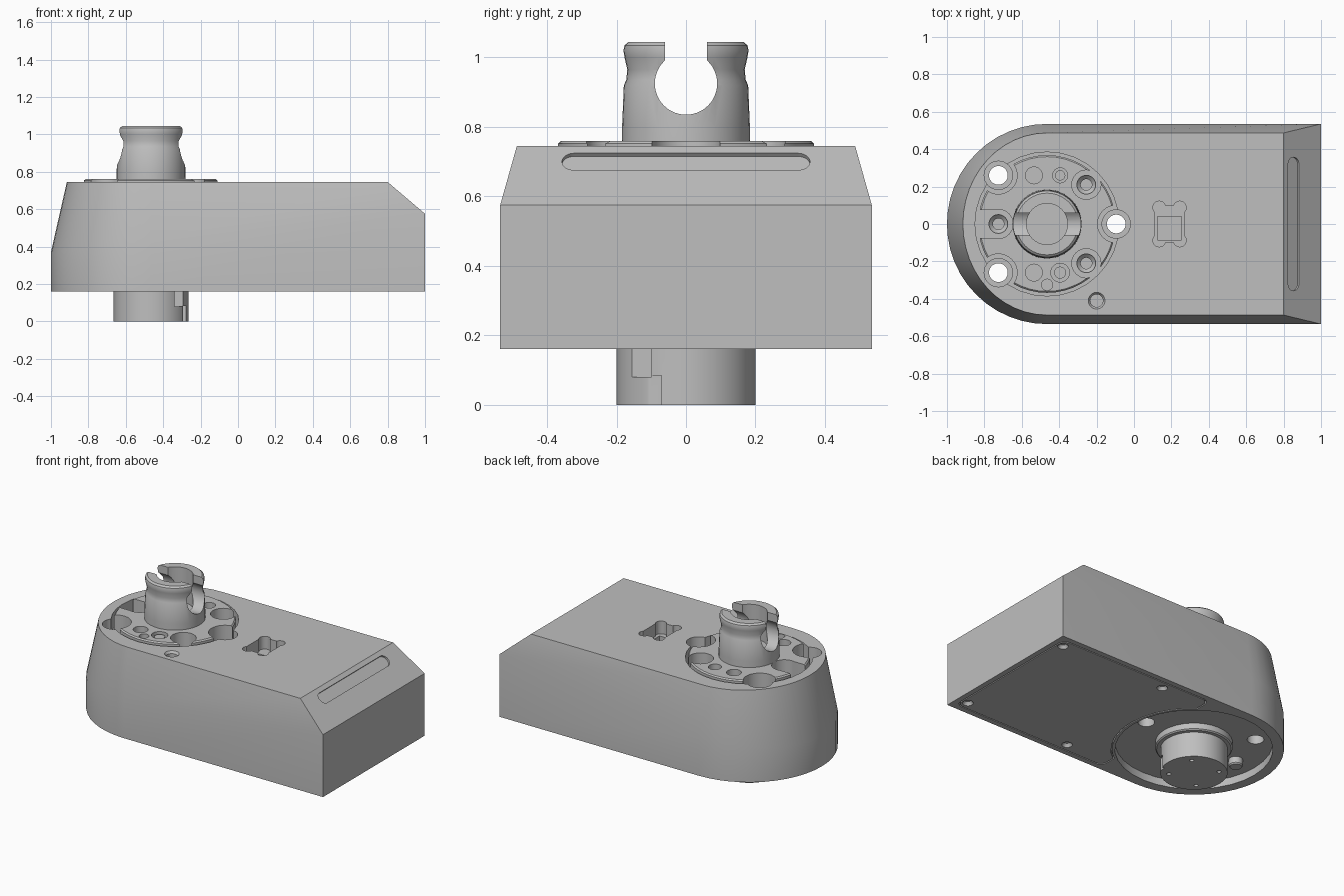
import bpy, bmesh
from math import sin, cos, pi, radians, atan2
from mathutils import Matrix

default_cube = bpy.data.objects.get("Cube")
if default_cube:
    bpy.data.objects.remove(default_cube)

grey = bpy.data.materials.new("plain grey")
grey.use_nodes = True
colour = (0.52, 0.52, 0.52, 1)
grey.diffuse_color = colour
grey.node_tree.nodes["Principled BSDF"].inputs["Base Color"].default_value = colour

CX = -0.465          # axis of the round end
FLOOR, TOP = 0.16, 0.745
R = 0.535            # half width of the housing


def loft(name, rings):
    """Skin a stack of matching rings and cap both ends."""
    bm = bmesh.new()
    loops = [[bm.verts.new(p) for p in ring] for ring in rings]
    n = len(rings[0])
    for a, b in zip(loops, loops[1:]):
        for i in range(n):
            j = (i + 1) % n
            bm.faces.new((a[i], a[j], b[j], b[i]))
    bm.faces.new(loops[0][::-1])
    bm.faces.new(loops[-1])
    bmesh.ops.recalc_face_normals(bm, faces=bm.faces)
    mesh = bpy.data.meshes.new(name)
    bm.to_mesh(mesh)
    bm.free()
    mesh.materials.append(grey)
    obj = bpy.data.objects.new(name, mesh)
    bpy.context.collection.objects.link(obj)
    return obj


def lathe(name, x, y, profile, n=32):
    return loft(name, [[(x + r * cos(2 * pi * i / n), y + r * sin(2 * pi * i / n), z)
                        for i in range(n)] for r, z in profile])


def disc(x, y, r, z0, z1, name="cutter"):
    return lathe(name, x, y, [(r, z0), (r, z1)])


def slab(x0, x1, y0, y1, z0, z1, r=0, name="cutter"):
    """Box with optional rounded vertical corners."""
    pts = []
    corners = [(x1, y1, -1, -1), (x0, y1, 1, -1), (x0, y0, 1, 1), (x1, y0, -1, 1)]
    for k, (x, y, sx, sy) in enumerate(corners):
        for s in range(7 if r else 1):
            a = (k + s / 6) * pi / 2
            pts.append((x + sx * r + r * cos(a), y + sy * r + r * sin(a)))
    return loft(name, [[(px, py, z) for px, py in pts] for z in (z0, z1)])


def cut(obj, *cutters):
    for c in cutters:
        mod = obj.modifiers.new("cut", "BOOLEAN")
        mod.operation, mod.solver, mod.object = "DIFFERENCE", "EXACT", c
        bpy.context.view_layer.update()
        with bpy.context.temp_override(object=obj, active_object=obj):
            bpy.ops.object.modifier_apply(modifier=mod.name)
        bpy.data.objects.remove(c)


# Housing: straight lower wall, tapered upper wall, sloped end
def outline(rx, ry, end, height):
    arc = [pi / 2 + pi * i / 24 for i in range(25)]
    pts = [(CX + rx * cos(a), ry * sin(a)) for a in arc] + [(end, -ry), (end, ry)]
    return [(x, y, height(x)) for x, y in pts]


housing = loft("housing", [
    outline(R, R, 1, lambda x: FLOOR),
    outline(R, R, 1, lambda x: 0.37 + (x + 1) * 0.1025),
    outline(0.45, 0.487, 0.8, lambda x: TOP)])

SEAT = 0.64          # floor of the round seat under the insert
bolts = [(-0.725, 0.26), (-0.725, -0.26), (-0.095, 0)]
screws = [(-0.255, 0.21), (-0.255, -0.21), (-0.725, 0)]

# Round seat, bolt counterbores and through holes
cut(housing, disc(CX, 0, 0.385, SEAT, 1))
for x, y in bolts:
    cut(housing, disc(x, y, 0.076, 0.6, 1), disc(x, y, 0.05, 0, 1))
for x, y in screws:
    cut(housing, lathe("cutter", x, y, [(0.03, 0.56), (0.03, 0.6), (0.05, 0.62), (0.05, 0.7)]))

# Countersunk hole beside the seat
cut(housing, lathe("cutter", -0.2, -0.41, [(0.034, 0.66), (0.034, 0.73), (0.055, 0.76)]))

# Square socket with relieved corners and a step
cut(housing, slab(0.11, 0.27, -0.1, 0.1, 0.66, 1))
for x in (0.135, 0.245):
    for y in (-0.088, 0.088):
        cut(housing, disc(x, y, 0.034, 0.66, 1))
cut(housing, slab(0.125, 0.255, -0.085, 0.04, 0.61, 0.7))

# Long shallow slot on the sloped end
slot = slab(-0.038, 0.038, -0.357, 0.357, -0.012, 0.1, 0.037)
slot.matrix_world = Matrix.Translation((0.853, 0, 0.7)) @ Matrix.Rotation(atan2(0.17, 0.2), 4, "Y")
cut(housing, slot)

# Underside: round recess and panel groove
cut(housing, disc(CX, 0, 0.47, 0, 0.21))
groove = slab(-0.17, 0.965, -0.5, 0.5, 0, 0.18, 0.05)
cut(groove, disc(CX, 0, 0.487, -1, 1))
cut(housing, groove)

# Bottom panel with four countersunk screws
panel = slab(-0.163, 0.958, -0.493, 0.493, FLOOR, 0.185, 0.045, "bottom_panel")
cut(panel, disc(CX, 0, 0.494, -1, 1))
for x in (0.15, 0.92):
    for y in (-0.44, 0.44):
        cut(panel, lathe("cutter", x, y, [(0.036, 0.15), (0.03, 0.165), (0.018, 0.18)]))

# Round insert with pockets
insert = lathe("round_insert", CX, 0, [(0.368, SEAT - 0.01), (0.368, 0.752), (0.36, 0.76)], 48)
for x, y in bolts:
    cut(insert, disc(x, y, 0.1, 0, 1))
for x, y in screws:
    cut(insert, disc(x, y, 0.078, 0, 1))
cut(insert, slab(-0.9, -0.725, -0.075, 0.075, 0, 1))
for x, y, r in [(-0.395, 0.26, 0.04), (-0.395, -0.26, 0.05), (-0.535, 0.26, 0.045),
                (-0.535, -0.26, 0.045), (CX, -0.325, 0.03)]:
    cut(insert, disc(x, y, r, 0.69, 1))
cut(insert, disc(-0.395, 0.26, 0.025, 0.66, 1))
disc(-0.395, -0.26, 0.032, 0.68, 0.75, "small_stud")

# Forked post with keyhole slot
post = lathe("forked_post", CX, 0, [
    (0.185, 0.7), (0.184, 0.8), (0.179, 0.92), (0.172, 0.935), (0.169, 0.965),
    (0.177, 1.0), (0.18, 1.02), (0.177, 1.035), (0.165, 1.045)], 40)
bore = disc(0, 0, 0.09, -0.4, 0.4)
bore.matrix_world = Matrix.Translation((CX, 0, 0.925)) @ Matrix.Rotation(pi / 2, 4, "Y")
cut(post, bore, slab(-1, 0, -0.06, 0.06, 0.93, 1.2), disc(CX, 0, 0.11, 0.815, 1.2))

# Lower hub, with keyway and end holes
hub = disc(CX, 0, 0.2, 0, 0.24, "lower_hub")
cut(hub, slab(-0.34, -0.2, -0.25, -0.1, 0.08, 0.17),
    slab(-0.295, -0.2, -0.25, -0.07, -0.1, 0.085))
for k in range(4):
    a = pi / 4 + k * pi / 2
    cut(hub, disc(CX + 0.15 * cos(a), 0.15 * sin(a), 0.013, -0.1, 0.03))
lathe("hub_collar", CX, 0, [(0.222, FLOOR + 0.005), (0.23, 0.172), (0.23, 0.23)])
lathe("locating_pin", -0.79, 0, [(0.036, FLOOR + 0.002), (0.042, 0.17), (0.042, 0.23)])

# Smooth curved walls, keep edges sharp
bpy.ops.object.select_all(action="DESELECT")
for obj in bpy.context.scene.objects:
    if obj.type == "MESH":
        obj.select_set(True)
        bpy.context.view_layer.objects.active = obj
bpy.ops.object.shade_smooth_by_angle(angle=radians(30))
